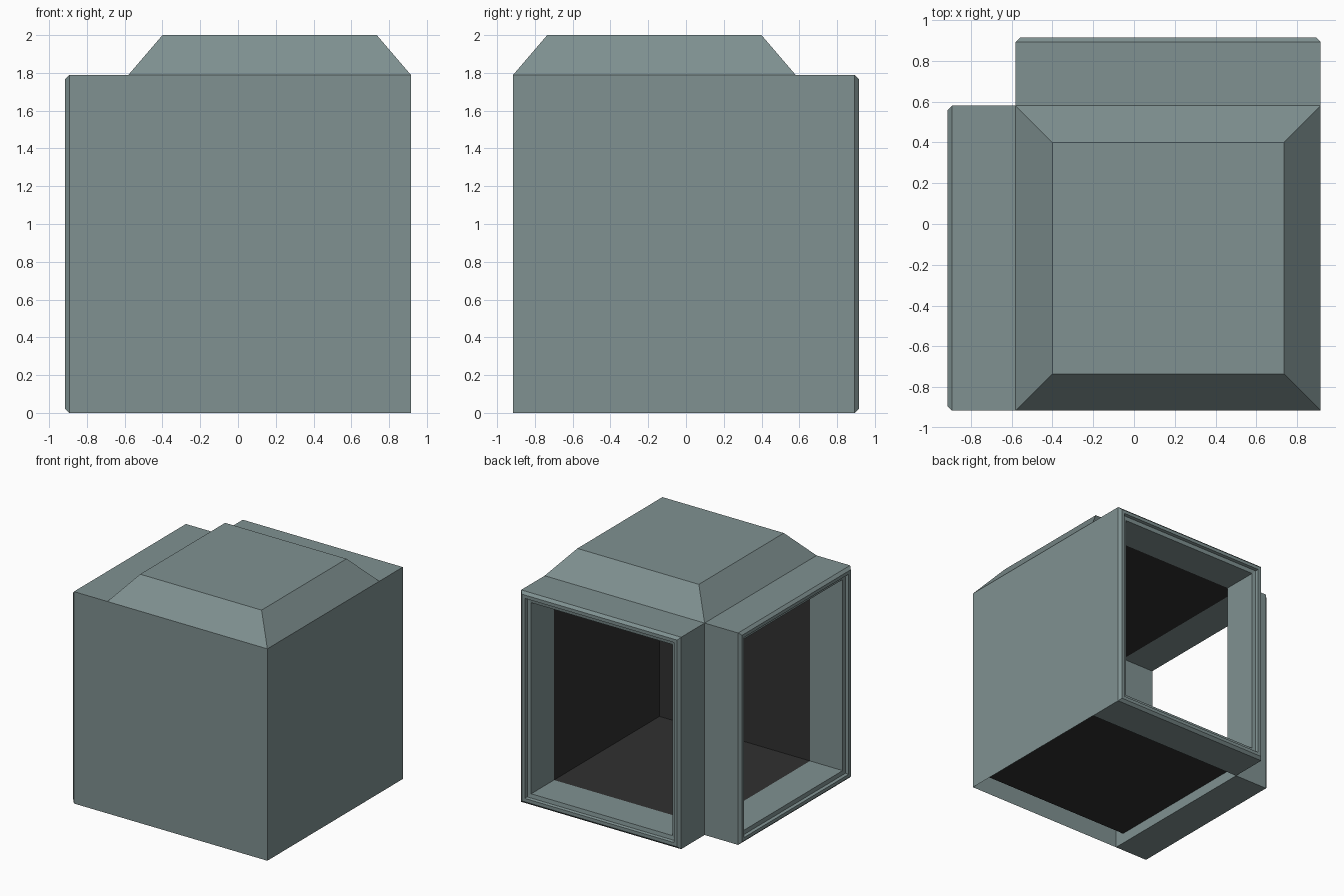
import bpy
import bmesh

if "Cube" in bpy.data.objects:
    bpy.data.objects.remove(bpy.data.objects["Cube"])

E, J = 0.915, 0.58      # outer extent, joint line between room and openings
H, TOP = 1.79, 2.0      # wall height, roof height
T = 0.088               # inset of the inner walls


def material(name, rgb):
    m = bpy.data.materials.new(name)
    m.diffuse_color = (*rgb, 1)
    m.use_nodes = True
    m.node_tree.nodes["Principled BSDF"].inputs["Base Color"].default_value = m.diffuse_color
    return m


GREY = material("grey_green_metal", (0.215, 0.285, 0.285))
DARK = material("dark_interior", (0.03, 0.03, 0.03))


def finish(name, bm, mat):
    mesh = bpy.data.meshes.new(name)
    bm.to_mesh(mesh)
    bm.free()
    mesh.materials.append(mat)
    ob = bpy.data.objects.new(name, mesh)
    bpy.context.collection.objects.link(ob)
    return ob


def ring(bm, x0, x1, y0, y1, z):
    return [bm.verts.new((x, y, z)) for x, y in ((x0, y0), (x1, y0), (x1, y1), (x0, y1))]


def bridge(bm, a, b, sides=range(4)):
    for i in sides:
        j = (i + 1) % 4
        bm.faces.new((a[i], a[j], b[j], b[i]))


# outer shell: front and right walls plus the tapered roof, open underneath
bm = bmesh.new()
base = ring(bm, -J, E, -E, J, 0)
eave = ring(bm, -J, E, -E, J, H)
roof = ring(bm, -J + 0.18, E - 0.18, -E + 0.18, J - 0.18, TOP)
bridge(bm, base, eave, (0, 1))
bridge(bm, eave, roof)
bm.faces.new(roof)
finish("outer_shell", bm, GREY)

# dark room lining: floor, ceiling and two walls, facing inward
bm = bmesh.new()
floor = ring(bm, -J, E - T, -E + T, J, T)
ceiling = ring(bm, -J, E - T, -E + T, J, H - T)
bridge(bm, floor, ceiling, (0, 1))
bm.faces.new(floor[::-1])
bm.faces.new(ceiling)
bmesh.ops.reverse_faces(bm, faces=bm.faces[:])
finish("room_lining", bm, DARK)

# door frames: square tubes with a bevelled rim; profile is (distance out, inset)
PROFILE = [(J, 0), (E - 0.022, 0), (E, 0.022), (E, 0.05), (E - 0.025, 0.055),
           (E - 0.03, T), (J, T)]


def door_frame(name, to_world):
    bm = bmesh.new()
    rings = []
    for d, i in PROFILE:
        corners = ((-E + i, i), (J - i, i), (J - i, H - i), (-E + i, H - i))
        rings.append([bm.verts.new(to_world(d, u, z)) for u, z in corners])
    for k in range(len(rings)):
        bridge(bm, rings[k], rings[(k + 1) % len(rings)])
    bmesh.ops.recalc_face_normals(bm, faces=bm.faces[:])
    finish(name, bm, GREY)


door_frame("left_door_frame", lambda d, u, z: (-d, u, z))
door_frame("back_door_frame", lambda d, u, z: (-u, d, z))
